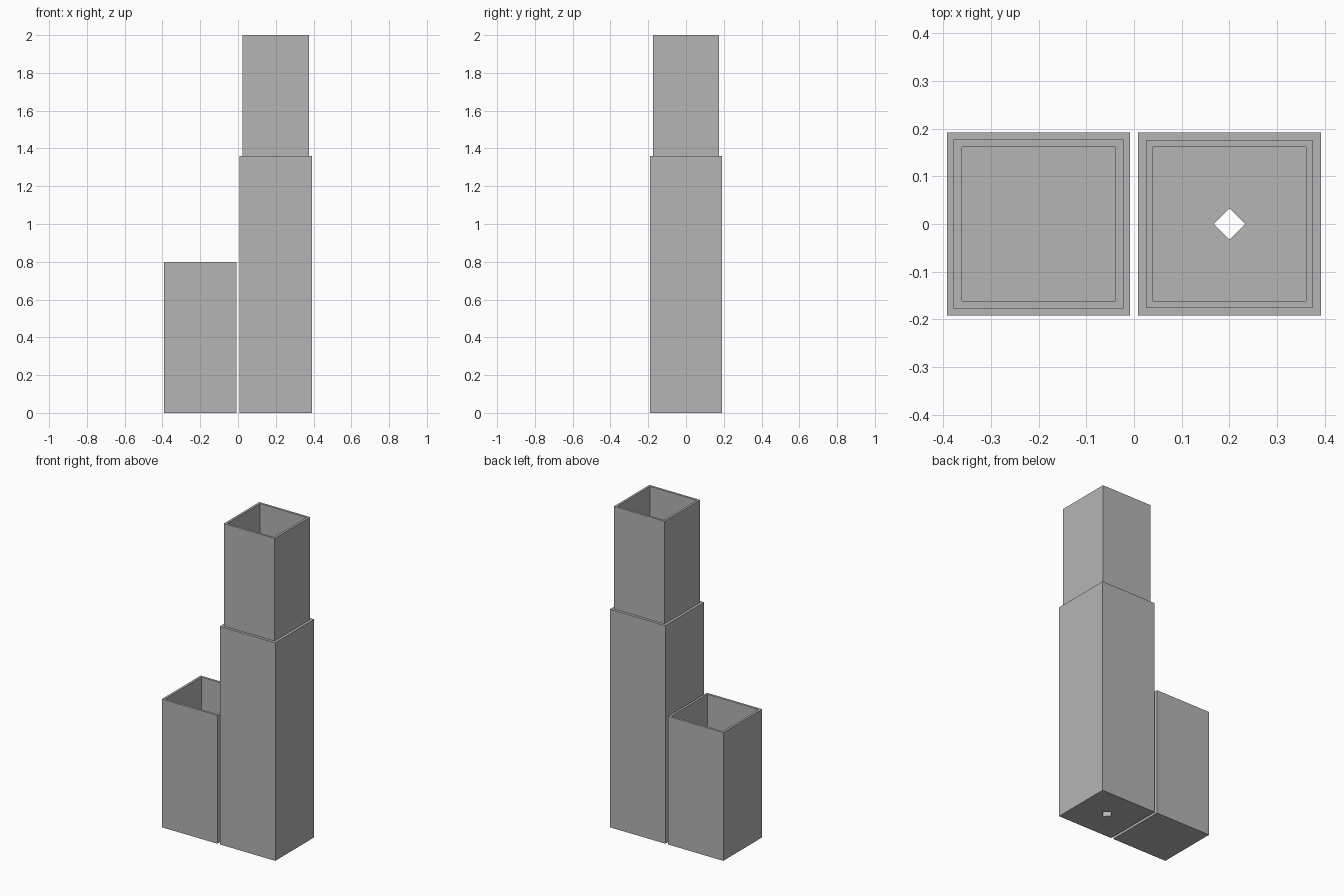
import bpy
import bmesh

if "Cube" in bpy.data.objects:
    bpy.data.objects.remove(bpy.data.objects["Cube"], do_unlink=True)

# Single plain grey
grey = bpy.data.materials.new("plain_grey")
grey.use_nodes = True
colour = (0.46, 0.46, 0.46, 1)
grey.diffuse_color = colour
grey.node_tree.nodes["Principled BSDF"].inputs["Base Color"].default_value = colour

OUTER, TONGUE, SOCKET, BORE = 0.1915, 0.175, 0.177, 0.161
FLOOR, LID_TOP, SHOULDER, TOP = 0.03, 0.8, 1.36, 2.0


def square_shell(name, x, profile):
    """Loft square rings along a (half width, height) profile and cap both ends."""
    bm = bmesh.new()
    rings = []
    for half, z in profile:
        corners = [(-1, -1), (1, -1), (1, 1), (-1, 1)]
        rings.append([bm.verts.new((sx * half, sy * half, z)) for sx, sy in corners])
    for a, b in zip(rings, rings[1:]):
        for i in range(4):
            j = (i + 1) % 4
            bm.faces.new((a[i], a[j], b[j], b[i]))
    bm.faces.new(rings[0][::-1])
    bm.faces.new(rings[-1])
    bmesh.ops.recalc_face_normals(bm, faces=bm.faces)
    mesh = bpy.data.meshes.new(name)
    bm.to_mesh(mesh)
    bm.free()
    mesh.materials.append(grey)
    obj = bpy.data.objects.new(name, mesh)
    obj.location.x = x
    bpy.context.collection.objects.link(obj)
    return obj


# Lid, standing open end up, with a socket that stops on an inner ledge
square_shell("box_lid", -0.2, [
    (OUTER, 0), (OUTER, LID_TOP), (SOCKET, LID_TOP),
    (SOCKET, LID_TOP - (TOP - SHOULDER)), (BORE, LID_TOP - (TOP - SHOULDER)),
    (BORE, FLOOR)])

# Tall body with the narrower tongue that fits the lid
body = square_shell("box_body", 0.2, [
    (OUTER, 0), (OUTER, SHOULDER), (TONGUE, SHOULDER), (TONGUE, TOP),
    (BORE, TOP), (BORE, FLOOR)])

# Diamond hole through the floor of the body
bpy.ops.mesh.primitive_cylinder_add(vertices=4, radius=0.033, depth=0.2, location=(0.2, 0, 0))
cutter = bpy.context.object
cutter.name = "hole_cutter"
cutter.hide_render = True
cutter.data.materials.append(grey)
hole = body.modifiers.new("floor_hole", "BOOLEAN")
hole.operation = "DIFFERENCE"
hole.solver = "EXACT"
hole.object = cutter
bpy.context.view_layer.objects.active = body
bpy.ops.object.modifier_apply(modifier=hole.name)
bpy.data.objects.remove(cutter, do_unlink=True)
